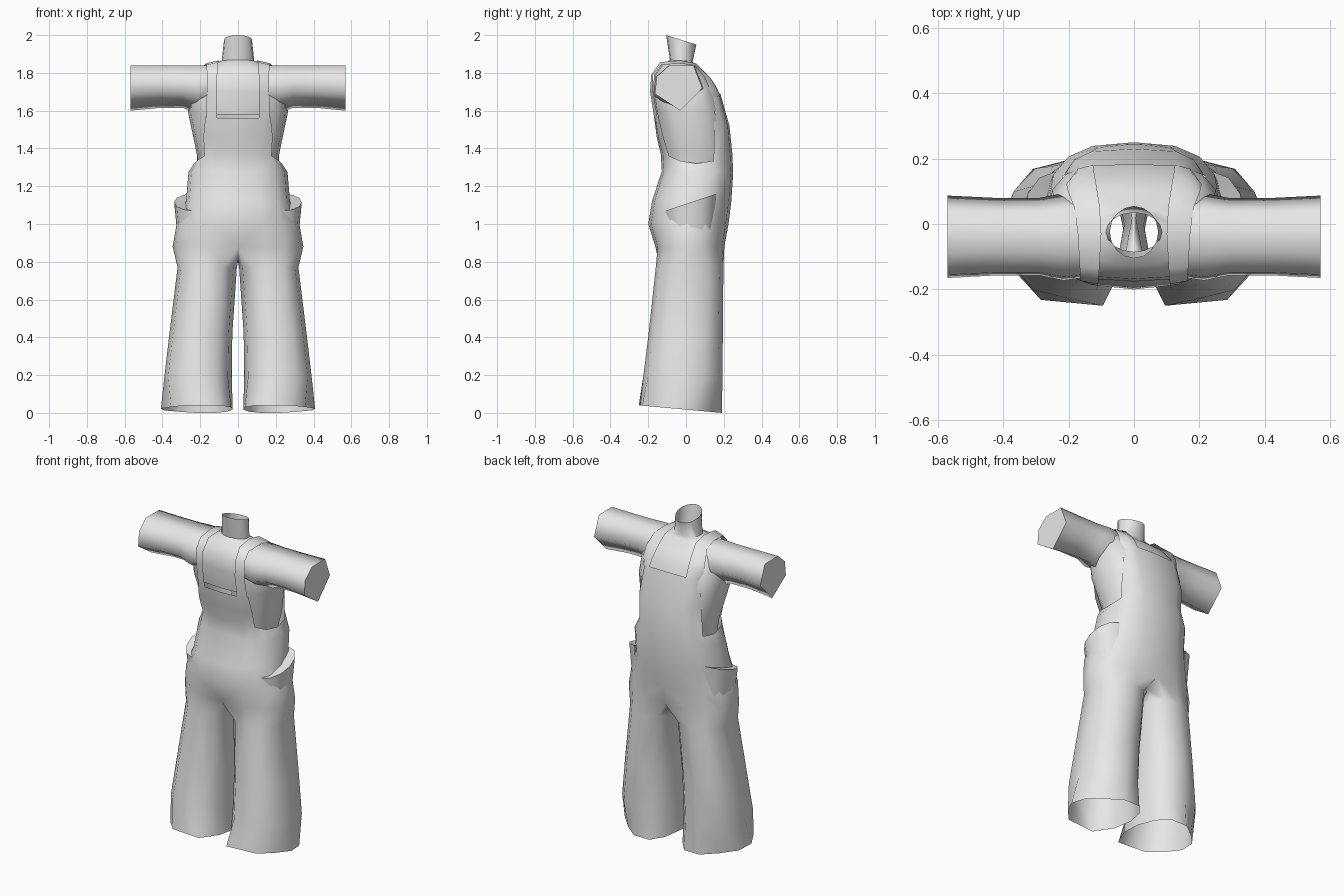
import bpy, bmesh, math

if "Cube" in bpy.data.objects:
    bpy.data.objects.remove(bpy.data.objects["Cube"])

cloth = bpy.data.materials.new("grey_cloth")
cloth.diffuse_color = (0.8, 0.8, 0.8, 1)
cloth.use_nodes = True
cloth.node_tree.nodes["Principled BSDF"].inputs["Base Color"].default_value = cloth.diffuse_color


def arc(cx, rx, yf, yb, zf, zb, a0, a1, n, p=2.6, dip=0):
    """Rounded-box arc of n points; -90 degrees is the front, 90 the back."""
    pts = []
    for i in range(n):
        a = math.radians(a0 + (a1 - a0) * i / (n - 1))
        c, s = math.cos(a), math.sin(a)
        c2 = math.copysign(abs(c) ** (2 / p), c) if abs(c) > 1e-6 else 0
        s2 = math.copysign(abs(s) ** (2 / p), s) if abs(s) > 1e-6 else 0
        z = (zf + zb) / 2 + (zb - zf) / 2 * s2 - dip * max(c, 0) ** 4
        pts.append((cx + rx * c2, (yf + yb) / 2 + (yb - yf) / 2 * s2, z))
    return pts


def bridge(bm, lower, upper, closed, keep=None):
    n = len(lower)
    for j in range(n if closed else n - 1):
        if keep is None or j in keep:
            k = (j + 1) % n
            bm.faces.new((lower[j], lower[k], upper[k], upper[j]))


def verts(bm, pts):
    return [bm.verts.new(p) for p in pts]


def finish(name, bm, angle=60):
    loose = [v for v in bm.verts if not v.link_faces]
    bmesh.ops.delete(bm, geom=loose, context='VERTS')
    bmesh.ops.recalc_face_normals(bm, faces=bm.faces)
    me = bpy.data.meshes.new(name)
    bm.to_mesh(me)
    bm.free()
    ob = bpy.data.objects.new(name, me)
    bpy.context.collection.objects.link(ob)
    me.materials.append(cloth)
    m = ob.modifiers.new("mirror", "MIRROR")
    m.use_mirror_merge = True
    m.merge_threshold = 0.0005
    bpy.ops.object.select_all(action='DESELECT')
    ob.select_set(True)
    bpy.context.view_layer.objects.active = ob
    bpy.ops.object.shade_smooth_by_angle(angle=math.radians(angle))
    return ob


# Overalls: bib and hips as a half shell, then one open leg, mirrored
bm = bmesh.new()
# rx, front y, back y, front z, back z, roundness, side dip
hips = [
    (.198, -.168, .182, 1.56, 1.69, 5, 0),
    (.222, -.155, .230, 1.46, 1.52, 3.6, 0),
    (.232, -.134, .245, 1.375, 1.375, 2.6, .055),
    (.262, -.128, .250, 1.28, 1.27, 2.6, 0),
    (.275, -.180, .240, 1.12, 1.12, 2.4, 0),
    (.325, -.200, .225, 1.00, 1.00, 2.2, 0),
    (.346, -.162, .203, .88, .88, 2.3, 0),
]
prev = None
for i, (rx, yf, yb, zf, zb, p, dip) in enumerate(hips):
    ring = verts(bm, arc(0, rx, yf, yb, zf, zb, -90, 90, 9, p, dip))
    if prev:
        # the sides of the bib stay open
        bridge(bm, ring, prev, False, (0, 1, 5, 6, 7) if i < 3 else None)
    prev = ring
prev = prev + verts(bm, [(0, .12, .835), (0, .02, .80), (0, -.08, .83)])
# inner x, outer x, front y, back y, front z, back z
legs = [
    (.006, .320, -.160, .198, .77, .77),
    (.030, .363, -.198, .195, .42, .42),
    (.033, .390, -.225, .193, .20, .18),
]
for x0, x1, yf, yb, zf, zb in legs:
    ring = verts(bm, arc((x0 + x1) / 2, (x1 - x0) / 2, yf, yb, zf, zb,
                         -120, 210, 12, 2.3))
    bridge(bm, ring, prev, True)
    prev = ring
# angular hem, lower at the back
hem = [(.095, -.25), (.18, -.242), (.285, -.232), (.355, -.155),
       (.408, -.06), (.392, .04), (.31, .125), (.225, .19),
       (.12, .19), (.06, .12), (.028, 0), (.036, -.13)]
ring = verts(bm, [(x, y, .04 * (.19 - y) / .44) for x, y in hem])
bridge(bm, ring, prev, True)
finish("overalls", bm)

# Straps running from the front bib over the shoulder to the back bib
bm = bmesh.new()
path = [  # inner x, y, z, then outer x, y, z
    (.110, -.168, 1.56, .168, -.150, 1.56),
    (.110, -.190, 1.70, .165, -.174, 1.70),
    (.110, -.184, 1.79, .165, -.174, 1.79),
    (.106, -.135, 1.857, .166, -.130, 1.842),
    (.100, -.030, 1.866, .172, -.030, 1.850),
    (.105, .055, 1.850, .182, .050, 1.838),
    (.115, .118, 1.785, .202, .100, 1.775),
    (.122, .158, 1.730, .207, .122, 1.72),
    (.125, .181, 1.685, .194, .125, 1.667),
]
prev = None
for row in path:
    mid = [(row[i] + row[i + 3]) / 2 for i in range(3)]
    if row[1] > .1:
        mid[0], mid[1] = mid[0] + .012, mid[1] + .016
    row = verts(bm, [row[:3], mid, row[3:]])
    if prev:
        bridge(bm, row, prev, False)
    prev = row
finish("shoulder_strap", bm)

# Shirt body with open neck; only its sides show below the bib edge
bm = bmesh.new()
shirt = [
    (.205, -.110, .200, 1.29, 1.29, 2.6),
    (.220, -.122, .225, 1.38, 1.38, 2.6),
    (.264, -.160, .190, 1.58, 1.60, 2.9),
    (.258, -.176, .156, 1.70, 1.72, 3.0),
    (.222, -.168, .104, 1.79, 1.79, 3.0),
    (.150, -.128, .045, 1.842, 1.842, 2.4),
    (.086, -.085, .035, 1.868, 1.860, 2),
    (.074, -.105, .055, 2.00, 1.95, 2),
]
prev = None
for i, (rx, yf, yb, zf, zb, p) in enumerate(shirt):
    ring = verts(bm, arc(0, rx, yf, yb, zf, zb, -90, 90, 9, p))
    if prev:
        bridge(bm, prev, ring, False, range(1, 6) if i < 3 else None)
    prev = ring
finish("shirt_body", bm)

# Six-sided sleeves, flared at the shoulder
bm = bmesh.new()
hexagon = [(-.155, 1.78), (-.09, 1.838), (.04, 1.838),
           (.087, 1.72), (-.03, 1.60), (-.165, 1.69)]
prev = None
for x, s in ((.16, 1.0), (.215, 1.06), (.29, .94), (.42, .94), (.57, 1)):
    ring = verts(bm, [(x, -.035 + (y + .035) * s, 1.838 + (z - 1.838) * s)
                      for y, z in hexagon])
    if prev:
        bridge(bm, prev, ring, True)
    prev = ring
bm.faces.new(prev)
finish("sleeve", bm, angle=83)

# Hip pockets gaping slightly at the slanted top, merging into the hips
bm = bmesh.new()
prev = None
for x, rx, yf, yb, zf, zb in (
        (.24, .030, -.09, .14, 1.07, 1.15),
        (.24, .098, -.11, .16, 1.07, 1.16),
        (.24, .080, -.09, .14, .93, .93)):
    ring = verts(bm, arc(x, rx, yf, yb, zf, zb, -90, 90, 7, 2))
    if prev:
        bridge(bm, ring, prev, False)
    prev = ring
finish("hip_pocket", bm)
